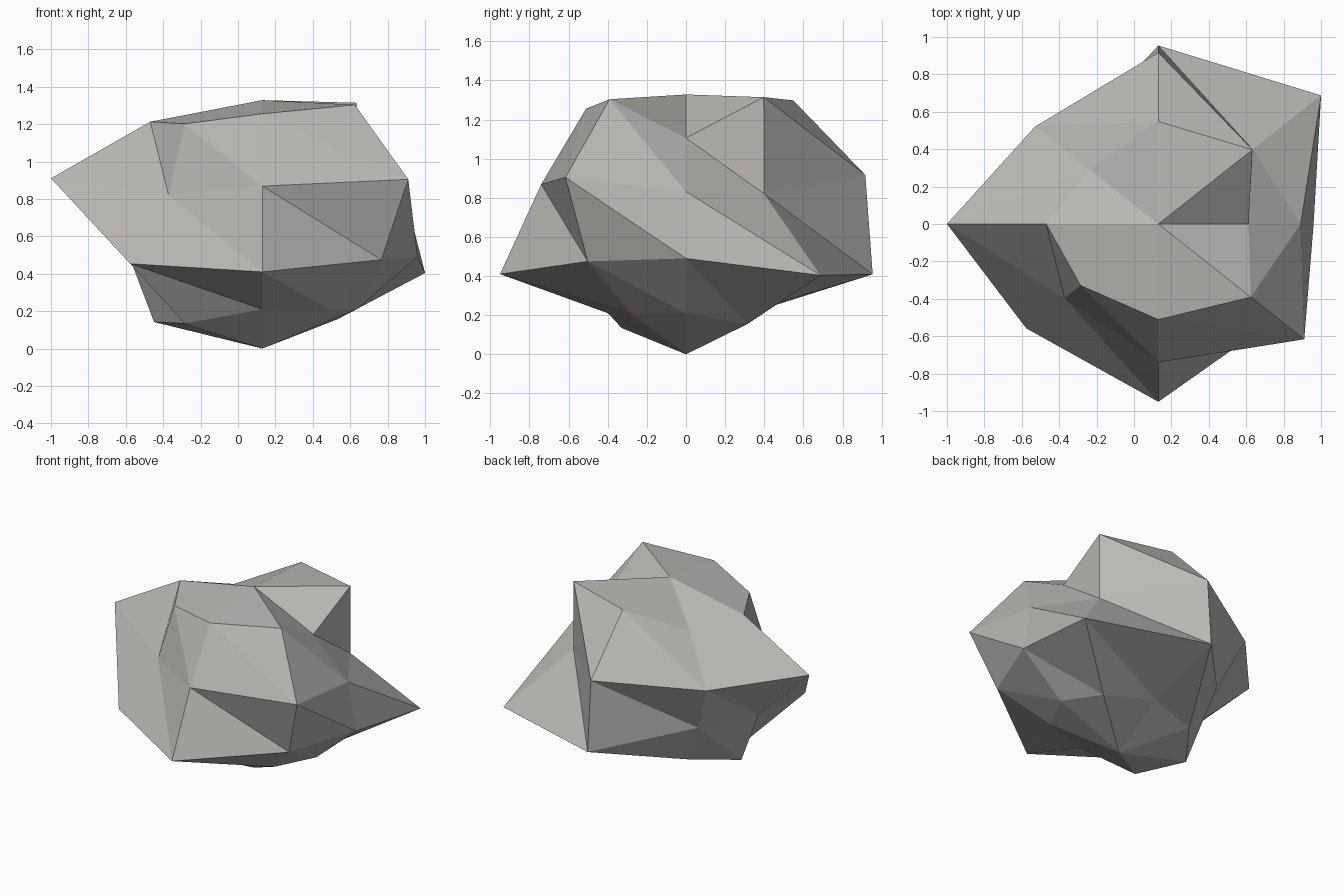
import bpy
import bmesh
from math import cos, sin, pi
from mathutils import Vector

cube = bpy.data.objects.get("Cube")
if cube:
    bpy.data.objects.remove(cube, do_unlink=True)

# Squashed eight-sided sphere whose corners are pushed in and out to form crags
CENTRE = Vector((0.13, 0, 0.668))
SQUASH = Vector((1, 0.79, 0.66))
SIDES = 8

# Radius of each corner, counter-clockwise from +x, one row per ring from the top
RINGS = [
    [0.82, 1.21, 1.18, 0.88, 1.02, 1.00, 1.10, 1.19],
    [0.80, 0.75, 1.22, 0.98, 1.188, 0.745, 0.985, 1.16],
    [0.873, 1.294, 1.27, 0.76, 0.757, 1.05, 1.265, 0.946],
    [0.858, 0.96, 0.81, 0.88, 0.985, 1.00, 0.858, 0.86],
]


def corner(radius, tilt, turn):
    direction = Vector((sin(tilt) * cos(turn), sin(tilt) * sin(turn), cos(tilt)))
    return CENTRE + direction * radius * SQUASH


def make_material(name, colour):
    mat = bpy.data.materials.new(name)
    mat.use_nodes = True
    mat.diffuse_color = colour
    bsdf = next(n for n in mat.node_tree.nodes if n.type == "BSDF_PRINCIPLED")
    bsdf.inputs["Base Color"].default_value = colour
    bsdf.inputs["Roughness"].default_value = 0.9
    return mat


bm = bmesh.new()
top = bm.verts.new(corner(1.0, 0, 0))
bottom = bm.verts.new(corner(1.012, pi, 0))
rings = []
for level, radii in enumerate(RINGS, start=1):
    tilt = pi * level / (len(RINGS) + 1)
    rings.append([bm.verts.new(corner(r, tilt, 2 * pi * i / SIDES))
                  for i, r in enumerate(radii)])

# Flat facets: fans at the two tips and split bands between the rings
for i in range(SIDES):
    j = (i + 1) % SIDES
    bm.faces.new((top, rings[0][i], rings[0][j]))
    bm.faces.new((bottom, rings[-1][j], rings[-1][i]))
    for upper, lower in zip(rings, rings[1:]):
        bm.faces.new((upper[i], lower[i], lower[j]))
        bm.faces.new((upper[i], lower[j], upper[j]))

bmesh.ops.recalc_face_normals(bm, faces=bm.faces[:])
mesh = bpy.data.meshes.new("rock")
bm.to_mesh(mesh)
bm.free()
mesh.materials.append(make_material("stone grey", (0.48, 0.475, 0.455, 1)))
rock = bpy.data.objects.new("rock", mesh)
bpy.context.collection.objects.link(rock)
